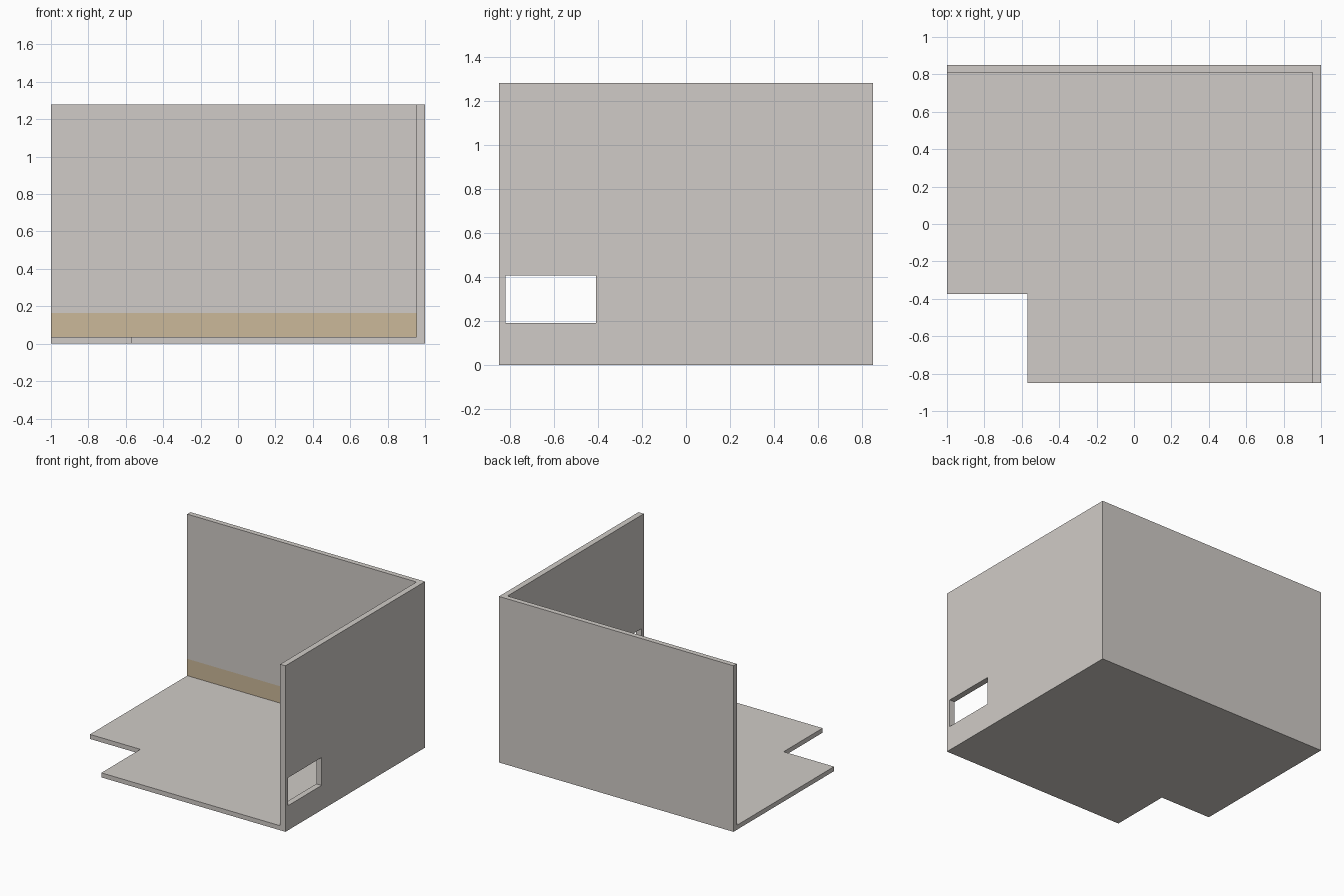
import bpy
import bmesh

cube = bpy.data.objects.get("Cube")
if cube:
    bpy.data.objects.remove(cube, do_unlink=True)

# Main dimensions
X, Y, HEIGHT = 1.0, 0.85, 1.28
FLOOR_TOP, SKIRTING_TOP = 0.035, 0.165
INNER_X, INNER_Y = 0.955, 0.81


def material(name, rgb):
    mat = bpy.data.materials.new(name)
    mat.use_nodes = True
    color = (*rgb, 1.0)
    mat.diffuse_color = color
    bsdf = next(n for n in mat.node_tree.nodes if n.type == "BSDF_PRINCIPLED")
    bsdf.inputs["Base Color"].default_value = color
    return mat


plaster = material("warm grey plaster", (0.63, 0.60, 0.57))
beige = material("beige skirting", (0.60, 0.48, 0.32))


def prism(name, outline, bottom, top, mats):
    """Extrude a plan outline between two heights."""
    bm = bmesh.new()
    base = bm.faces.new([bm.verts.new((x, y, bottom)) for x, y in outline])
    result = bmesh.ops.extrude_face_region(bm, geom=[base], use_keep_orig=True)
    verts = [g for g in result["geom"] if isinstance(g, bmesh.types.BMVert)]
    bmesh.ops.translate(bm, verts=verts, vec=(0, 0, top - bottom))
    bmesh.ops.recalc_face_normals(bm, faces=bm.faces)
    mesh = bpy.data.meshes.new(name)
    bm.to_mesh(mesh)
    bm.free()
    obj = bpy.data.objects.new(name, mesh)
    bpy.context.collection.objects.link(obj)
    for mat in mats:
        mesh.materials.append(mat)
    return obj


# Floor slab with a notched front corner
prism("floor", [(-0.57, -Y), (X, -Y), (X, Y), (-X, Y), (-X, -0.375), (-0.57, -0.375)],
      0, FLOOR_TOP, [plaster])

# Back wall and left wall as one corner piece
walls = prism("walls", [(INNER_X, -Y), (X, -Y), (X, Y), (-X, Y), (-X, INNER_Y), (INNER_X, INNER_Y)],
              FLOOR_TOP, HEIGHT, [plaster, beige])

# Painted skirting band on the inner wall faces
bm = bmesh.new()
bm.from_mesh(walls.data)
bmesh.ops.bisect_plane(bm, geom=bm.verts[:] + bm.edges[:] + bm.faces[:],
                       plane_co=(0, 0, SKIRTING_TOP), plane_no=(0, 0, 1))
bm.normal_update()
for face in bm.faces:
    center, normal = face.calc_center_median(), face.normal
    inner_back = normal.y < -0.9 and center.y > 0
    inner_side = normal.x < -0.9 and center.x > 0
    if center.z < SKIRTING_TOP and (inner_back or inner_side):
        face.material_index = 1
bm.to_mesh(walls.data)
bm.free()

# Window opening in the left wall
cutter = prism("window_cutter", [(0.9, -0.82), (1.1, -0.82), (1.1, -0.41), (0.9, -0.41)],
               0.19, 0.405, [plaster])
cutter.hide_render = True
cut = walls.modifiers.new("window opening", "BOOLEAN")
cut.operation = "DIFFERENCE"
cut.solver = "EXACT"
cut.object = cutter
bpy.context.view_layer.objects.active = walls
bpy.ops.object.modifier_apply(modifier=cut.name)
bpy.data.objects.remove(cutter, do_unlink=True)
